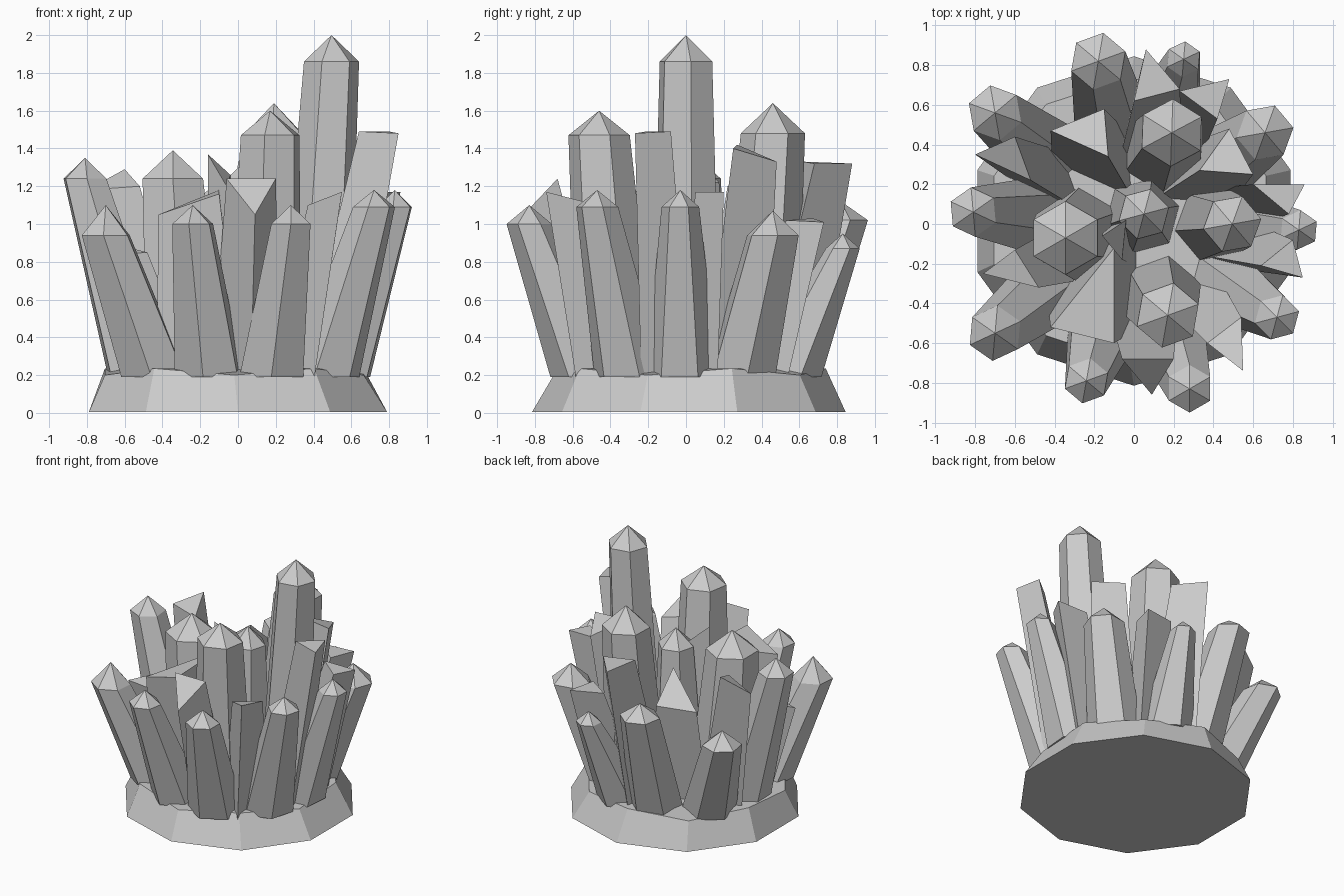
import bpy, bmesh, math
from mathutils import Vector


def make_object(name, rings, tip=None):
    """Loft between closed rings; finish with a point or a flat cap."""
    bm = bmesh.new()
    loops = [[bm.verts.new(p) for p in ring] for ring in rings]
    n = len(loops[0])
    for lo, hi in zip(loops, loops[1:]):
        for i in range(n):
            j = (i + 1) % n
            bm.faces.new((lo[i], lo[j], hi[j], hi[i]))
    bm.faces.new(loops[0][::-1])
    if tip is None:
        bm.faces.new(loops[-1])
    else:
        top = bm.verts.new(tip)
        for i in range(n):
            bm.faces.new((loops[-1][i], loops[-1][(i + 1) % n], top))
    bmesh.ops.recalc_face_normals(bm, faces=bm.faces)
    mesh = bpy.data.meshes.new(name)
    bm.to_mesh(mesh)
    bm.free()
    ob = bpy.data.objects.new(name, mesh)
    bpy.context.collection.objects.link(ob)
    return ob


def ring(cx, cy, z, r, n=6, rot=0):
    return [(cx + r * math.cos(math.radians(rot) + math.tau * i / n),
             cy + r * math.sin(math.radians(rot) + math.tau * i / n), z)
            for i in range(n)]


# Ten-sided rock base with a slightly uneven upper rim
rim = [(x, y, 0.20 + 0.035 * (i % 2))
       for i, (x, y, z) in enumerate(ring(-0.02, 0.02, 0.2, 0.72, 10, -90))]
make_object("rock_base", [ring(0, 0.015, 0.005, 0.83, 10, -90), rim])

# Pointed six-sided crystals: tip x, tip y, tip z, shoulder z, radius, rotation
crystals = [
    (0.495, 0.00, 2.00, 1.86, 0.148, 10),
    (0.19, 0.46, 1.64, 1.48, 0.17, 28),
    (0.17, -0.46, 1.60, 1.47, 0.165, 20),
    (-0.345, -0.07, 1.39, 1.24, 0.185, 30),
    (0.05, 0.05, 1.35, 1.22, 0.13, 15),
    (-0.81, 0.06, 1.35, 1.24, 0.125, 35),
    (-0.70, 0.56, 0.95, 0.84, 0.14, 40),
    (-0.18, 0.82, 1.12, 1.02, 0.145, 20),
    (0.25, 0.83, 0.95, 0.87, 0.09, 25),
    (0.66, 0.46, 1.07, 0.94, 0.145, 10),
    (0.83, -0.03, 1.18, 1.09, 0.10, 25),
    (0.72, -0.47, 1.18, 1.09, 0.115, 15),
    (0.28, -0.83, 1.10, 1.00, 0.12, 30),
    (-0.24, -0.79, 1.10, 1.00, 0.115, 20),
    (-0.70, -0.55, 1.10, 0.94, 0.14, 25),
]
for x, y, z, zs, r, rot in crystals:
    k = 0.63 if math.hypot(x, y) > 0.65 else 0.8
    make_object("crystal", [ring(x * k, y * k, 0.19, max(0.195, r * 1.3), 6, rot),
                            ring(x, y, zs, r, 6, rot)], (x, y, z))

# Three-sided shards with a slanted cut, given by their top corners
shards = [
    ((0.64, -0.21, 1.49), (0.80, -0.08, 1.49), (0.85, -0.27, 1.48)),
    ((0.00, 0.62, 1.33), (0.06, 0.88, 1.32), (0.23, 0.68, 1.32)),
    ((0.33, 0.27, 1.42), (0.48, 0.48, 1.33), (0.60, 0.25, 1.40)),
    ((0.23, 0.67, 1.03), (0.48, 0.73, 1.01), (0.42, 0.53, 1.02)),
    ((0.60, 0.20, 1.17), (0.86, 0.20, 1.17), (0.78, 0.05, 1.17)),
    ((0.37, -0.60, 1.10), (0.55, -0.74, 1.17), (0.54, -0.47, 1.10)),
    ((-0.06, -0.68, 1.24), (0.20, -0.68, 1.24), (0.09, -0.86, 1.05)),
    ((-0.42, -0.52, 1.05), (-0.10, -0.12, 1.18), (-0.10, -0.60, 1.16)),
    ((-0.76, -0.25, 0.83), (-0.60, -0.13, 0.88), (-0.48, -0.32, 0.85)),
    ((-0.80, 0.35, 1.18), (-0.60, 0.44, 1.29), (-0.52, 0.22, 1.20)),
]
inner_shards = [
    ((-0.42, 0.47, 0.98), (-0.15, 0.58, 1.00), (-0.13, 0.34, 1.20)),
    ((-0.16, -0.06, 1.37), (-0.04, 0.02, 1.26), (-0.06, -0.18, 1.20)),
]
for top in shards + inner_shards:
    pts = [Vector(p) for p in top]
    c = sum(pts, Vector()) / 3
    foot = Vector((c.x * 0.65, c.y * 0.65, 0.19))
    low = [foot + Vector(((p.x - c.x) * 1.4, (p.y - c.y) * 1.4, 0)) for p in pts]
    make_object("shard", [low, pts])
